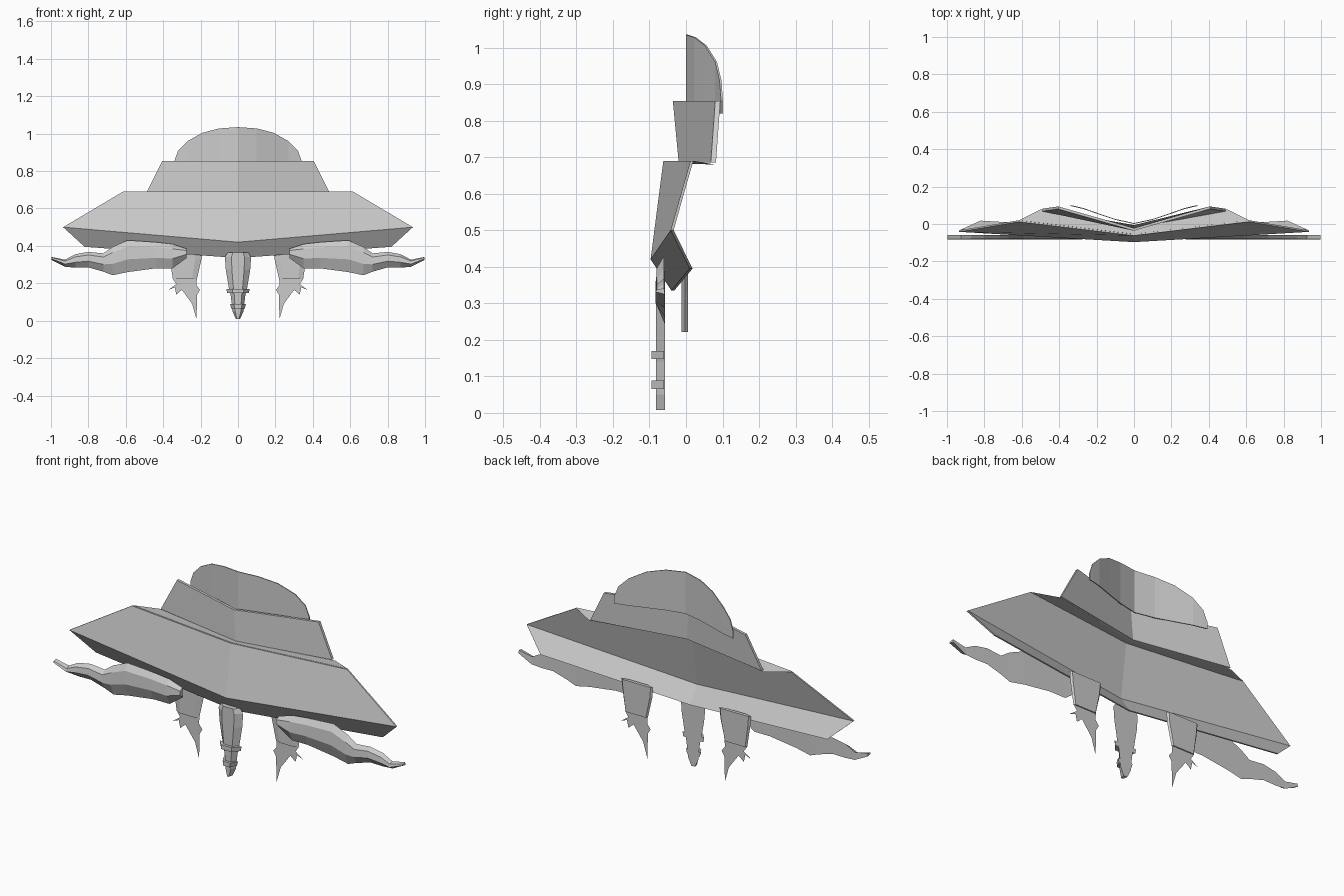
import bpy, bmesh
from mathutils import Vector

if "Cube" in bpy.data.objects:
    bpy.data.objects.remove(bpy.data.objects["Cube"])


def finish(name, bm):
    bmesh.ops.recalc_face_normals(bm, faces=bm.faces[:])
    me = bpy.data.meshes.new(name)
    bm.to_mesh(me)
    bm.free()
    ob = bpy.data.objects.new(name, me)
    bpy.context.collection.objects.link(ob)
    return ob


def sheet(name, rows, t):
    """Grid of points skinned as a sheet, thickened backwards along y by t."""
    bm = bmesh.new()
    grid = [[bm.verts.new(p) for p in r] for r in rows]
    for a, b in zip(grid, grid[1:]):
        for i in range(len(a) - 1):
            bm.faces.new((a[i], a[i + 1], b[i + 1], b[i]))
    ext = bmesh.ops.extrude_face_region(bm, geom=bm.faces[:], use_keep_orig=True)
    moved = [v for v in ext["geom"] if isinstance(v, bmesh.types.BMVert)]
    bmesh.ops.translate(bm, verts=moved, vec=Vector((0, t, 0)))
    return finish(name, bm)


def loft(name, rings):
    """Closed solid through a list of equal rings."""
    bm = bmesh.new()
    rs = [[bm.verts.new(p) for p in r] for r in rings]
    n = len(rs[0])
    for a, b in zip(rs, rs[1:]):
        for i in range(n):
            j = (i + 1) % n
            bm.faces.new((a[i], a[j], b[j], b[i]))
    bm.faces.new(rs[0])
    bm.faces.new(rs[-1])
    return finish(name, bm)


def folded(x, yc, zc, ys, zs):
    """Row folded at the centre line."""
    return [(-x, ys, zs), (0, yc, zc), (x, ys, zs)]


# Saucer hull: lower band, main band and ledge, folded at the middle
sheet("saucer_hull", [
    folded(0.82, -0.04, 0.335, 0.01, 0.395),
    folded(0.935, -0.097, 0.42, -0.042, 0.50),
    folded(0.615, -0.062, 0.69, 0.012, 0.69),
    folded(0.50, -0.022, 0.683, 0.07, 0.680)], 0.008)

# Upper deck
sheet("upper_deck", [
    folded(0.49, -0.02, 0.685, 0.068, 0.685),
    folded(0.405, -0.036, 0.853, 0.08, 0.853)], 0.014)

# Dome: half disc bent backwards at the sides
half = [(0, 0, 1.035), (0.1, 0.022, 1.028), (0.19, 0.052, 1.005),
        (0.27, 0.08, 0.96), (0.32, 0.092, 0.91), (0.34, 0.096, 0.855)]
arc = [(-x, y, z) for x, y, z in half[:0:-1]] + half
sheet("dome", [[(x, y, 0.82 + (z - 0.82) * f) for x, y, z in arc]
               for f in (0, 0.45, 0.8, 1)], 0.005)

# Arms: x, top z, bottom z along the arm
arm = [(0.275, 0.385, 0.335), (0.35, 0.41, 0.28), (0.44, 0.42, 0.28),
       (0.59, 0.43, 0.26), (0.67, 0.395, 0.243), (0.72, 0.36, 0.262),
       (0.80, 0.368, 0.285), (0.87, 0.355, 0.284), (0.925, 0.326, 0.288),
       (0.998, 0.341, 0.325)]
# Claws: flat outline in x, z
claw = [(0.22, 0.225), (0.35, 0.225), (0.33, 0.195), (0.372, 0.165),
        (0.338, 0.178), (0.33, 0.14), (0.30, 0.165), (0.245, 0.09),
        (0.222, 0.01), (0.218, 0.14), (0.203, 0.165), (0.222, 0.19)]

for side, s in (("left", -1), ("right", 1)):
    loft(side + "_arm", [[(s * x, -0.06, t), (s * x, -0.08, t - 0.2 * (t - b)),
                          (s * x, -0.084, b + 0.4 * (t - b)), (s * x, -0.058, b)]
                         for x, t, b in arm])
    # Side leg, hanging behind the hull
    loft(side + "_leg", [[(s * (c - h), -0.003, z), (s * (c - 0.6 * h), -0.012, z),
                          (s * (c + 0.6 * h), -0.012, z), (s * (c + h), -0.003, z),
                          (s * (c + h * 0.9), 0.005, z), (s * (c - h * 0.9), 0.005, z)]
                         for c, h, z in ((0.28, 0.09, 0.385), (0.28, 0.085, 0.33),
                                         (0.284, 0.064, 0.222))])
    bm = bmesh.new()
    bm.faces.new([bm.verts.new((s * x, -0.001, z)) for x, z in claw])
    finish(side + "_claw", bm)


# Centre leg and its two collars: half width, z
def post(name, stations, y0, y1):
    loft(name, [[(-w, y1, z), (-0.5 * w, y0, z), (0.5 * w, y0, z), (w, y1, z)]
                for w, z in stations])


post("centre_leg", [(0.055, 0.365), (0.07, 0.34), (0.065, 0.27), (0.048, 0.17),
                    (0.04, 0.14), (0.032, 0.08), (0.03, 0.05), (0.01, 0.008)],
     -0.082, -0.058)
post("upper_collar", [(0.062, 0.17), (0.058, 0.147)], -0.095, -0.06)
post("lower_collar", [(0.042, 0.088), (0.036, 0.065)], -0.095, -0.06)
